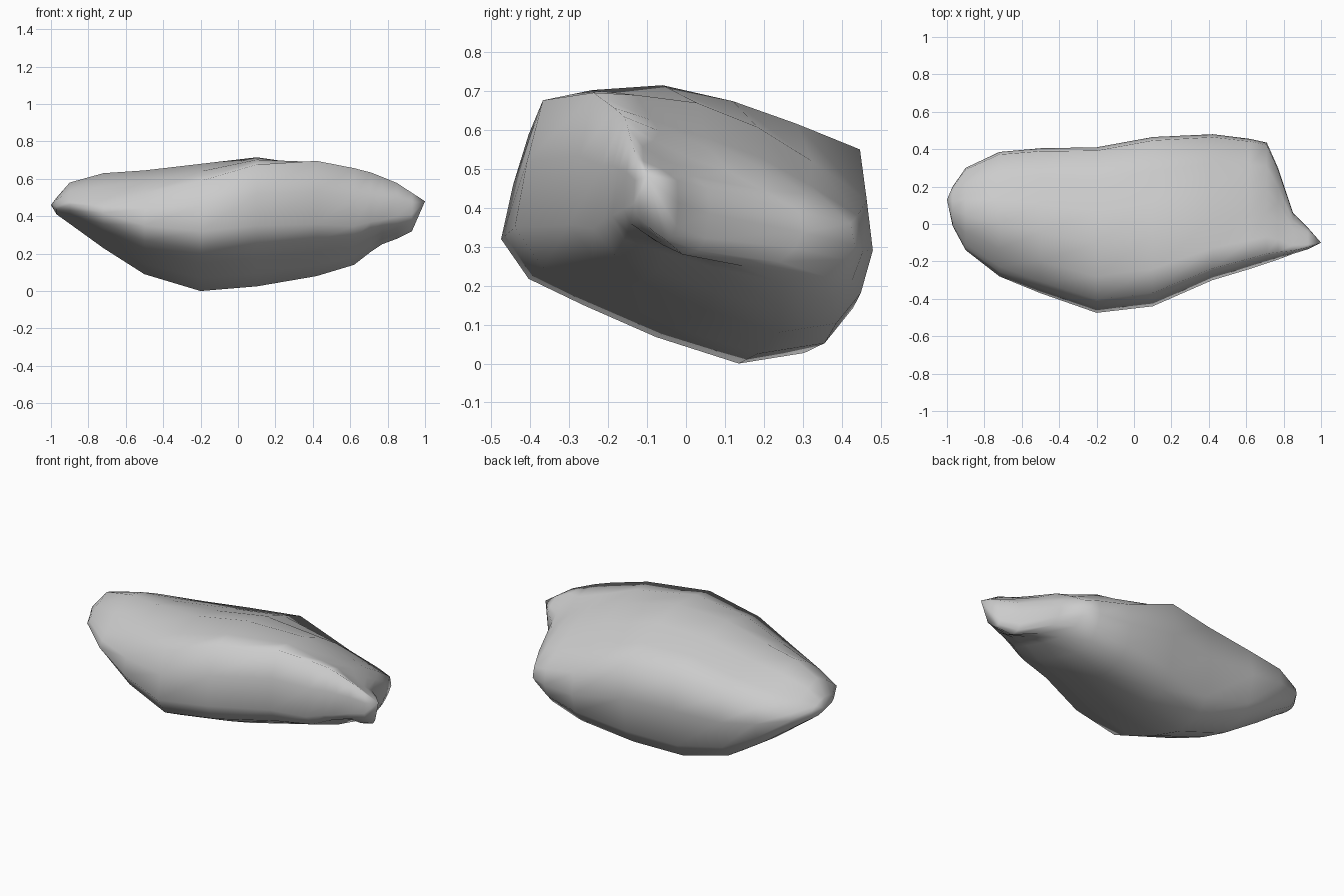
import bpy
import bmesh

default_cube = bpy.data.objects.get("Cube")
if default_cube:
    bpy.data.objects.remove(default_cube, do_unlink=True)


def make_material(name, color):
    material = bpy.data.materials.new(name)
    material.use_nodes = True
    material.diffuse_color = color
    material.node_tree.nodes["Principled BSDF"].inputs["Base Color"].default_value = color
    return material


def mix(a, b, t):
    return a + (b - a) * t


# One slice of the boulder: steep front, flat crown, sloping underside
def slice_outline(front, back, front_shoulder, back_shoulder, crown, bottom):
    def point(across, height):
        return mix(front, back, across), height

    def level(t):
        return mix(bottom, crown, t)

    belly = level(.47)
    return [
        point(0, belly),
        point(.035, mix(belly, front_shoulder, .5)),
        point(.08, mix(belly, front_shoulder, .96)),
        point(.22, mix(front_shoulder, crown, .5)),
        point(.42, crown),
        point(.62, mix(crown, back_shoulder, .25)),
        point(.8, mix(crown, back_shoulder, .6)),
        point(.98, back_shoulder),
        point(1, mix(bottom, back_shoulder, .62)),
        point(.96, level(.17)),
        point(.88, level(.04)),
        point(.69, bottom),
        point(.45, level(.1)),
        point(.24, level(.22)),
        point(.08, level(.32)),
    ]


# Slices along x: x, front, back, front shoulder, back shoulder, crown, bottom
slices = [
    (-.97, -.01, .2, .49, .46, .5, .41),
    (-.9, -.14, .3, .49, .46, .58, .36),
    (-.72, -.28, .385, .49, .48, .63, .23),
    (-.5, -.37, .405, .53, .5, .645, .09),
    (-.2, -.475, .41, .6, .54, .68, 0),
    (.1, -.44, .465, .69, .55, .715, .025),
    (.42, -.3, .48, .71, .42, .67, .08),
    (.62, -.24, .455, .67, .38, .58, .14),
    (.71, -.21, .435, .645, .36, .55, .21),
    (.77, -.19, .3, .62, .39, .525, .25),
    (.85, -.16, .06, .585, .45, .53, .28),
    (.93, -.135, -.02, .53, .47, .51, .32),
]

# Boulder: bridge neighbouring slices and close both ends to a point
bm = bmesh.new()
rings = [[bm.verts.new((x, y, z)) for y, z in slice_outline(*shape)]
         for x, *shape in slices]
count = len(rings[0])
for ring, following in zip(rings, rings[1:]):
    for i in range(count):
        j = (i + 1) % count
        bm.faces.new((ring[i], ring[j], following[j], following[i]))
for ring, tip in ((rings[0], (-1, .13, .46)), (rings[-1], (1, -.1, .48))):
    end = bm.verts.new(tip)
    for i in range(count):
        bm.faces.new((ring[i], ring[(i + 1) % count], end))
bmesh.ops.recalc_face_normals(bm, faces=bm.faces)

mesh = bpy.data.meshes.new("boulder")
bm.to_mesh(mesh)
bm.free()
mesh.materials.append(make_material("stone_grey", (.6, .6, .6, 1)))
mesh.shade_smooth()
boulder = bpy.data.objects.new("boulder", mesh)
bpy.context.collection.objects.link(boulder)
